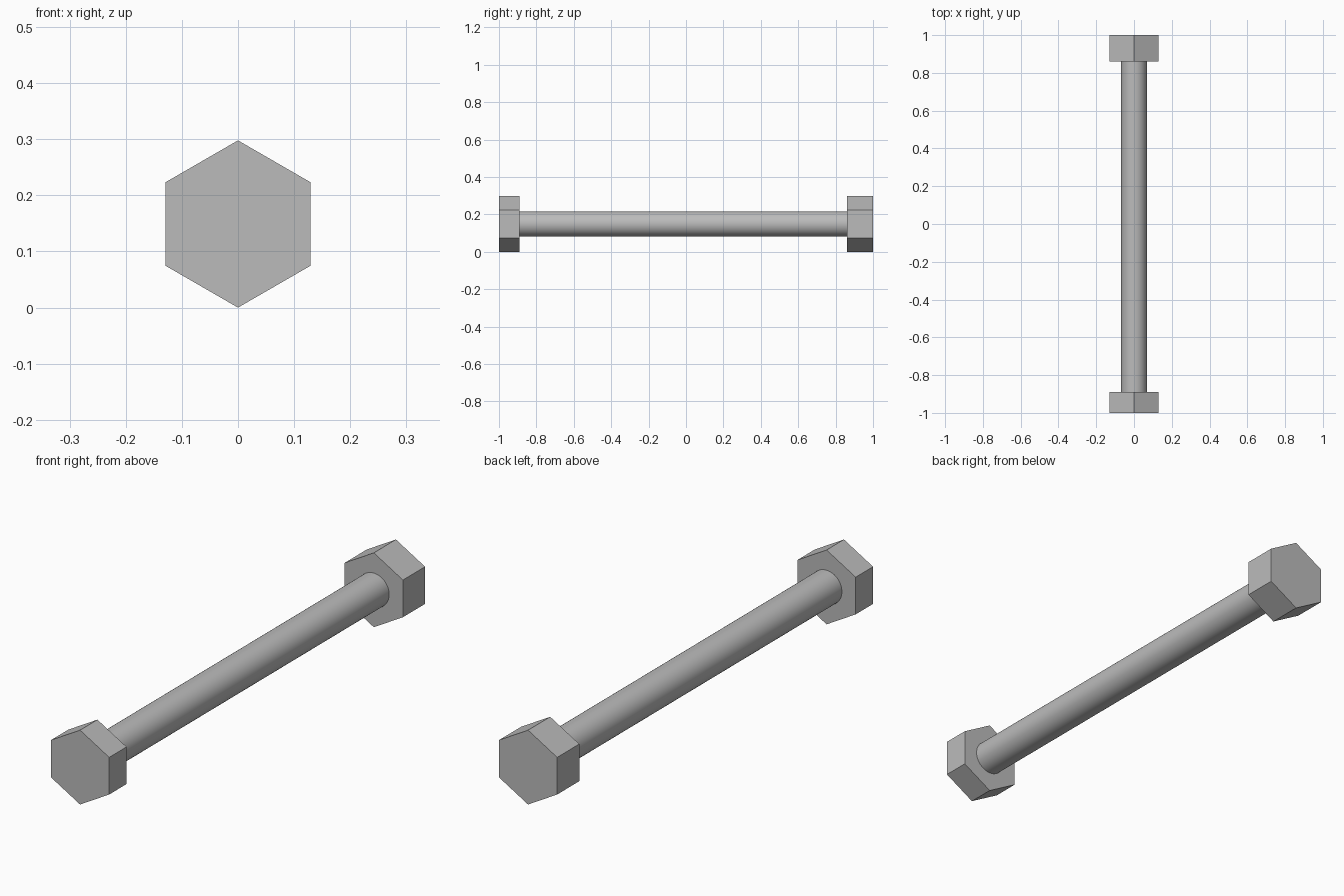
import bpy
import math

cube = bpy.data.objects.get("Cube")
if cube:
    bpy.data.objects.remove(cube, do_unlink=True)

HEX_RADIUS = 0.149
SHAFT_RADIUS = 0.068

# Plain grey steel
steel = bpy.data.materials.new("grey_steel")
steel.use_nodes = True
colour = (0.5, 0.5, 0.5, 1)
steel.diffuse_color = colour
steel.node_tree.nodes["Principled BSDF"].inputs["Base Color"].default_value = colour


def prism(name, sides, radius, y_start, y_end):
    """Prism lying along y, with a corner pointing straight up."""
    bpy.ops.mesh.primitive_cylinder_add(
        vertices=sides, radius=radius, depth=y_end - y_start,
        location=(0, (y_start + y_end) / 2, HEX_RADIUS),
        rotation=(math.pi / 2, 0, 0))
    part = bpy.context.object
    part.name = name
    part.data.materials.append(steel)
    return part


# Hexagonal head at the front, thicker hexagonal nut at the back
prism("bolt_head", 6, HEX_RADIUS, -1, -0.89)
prism("end_nut", 6, HEX_RADIUS, 0.86, 1)

# Smooth round shaft joining them
prism("shaft", 48, SHAFT_RADIUS, -0.9, 0.87)
bpy.ops.object.shade_smooth_by_angle(angle=math.radians(30))
